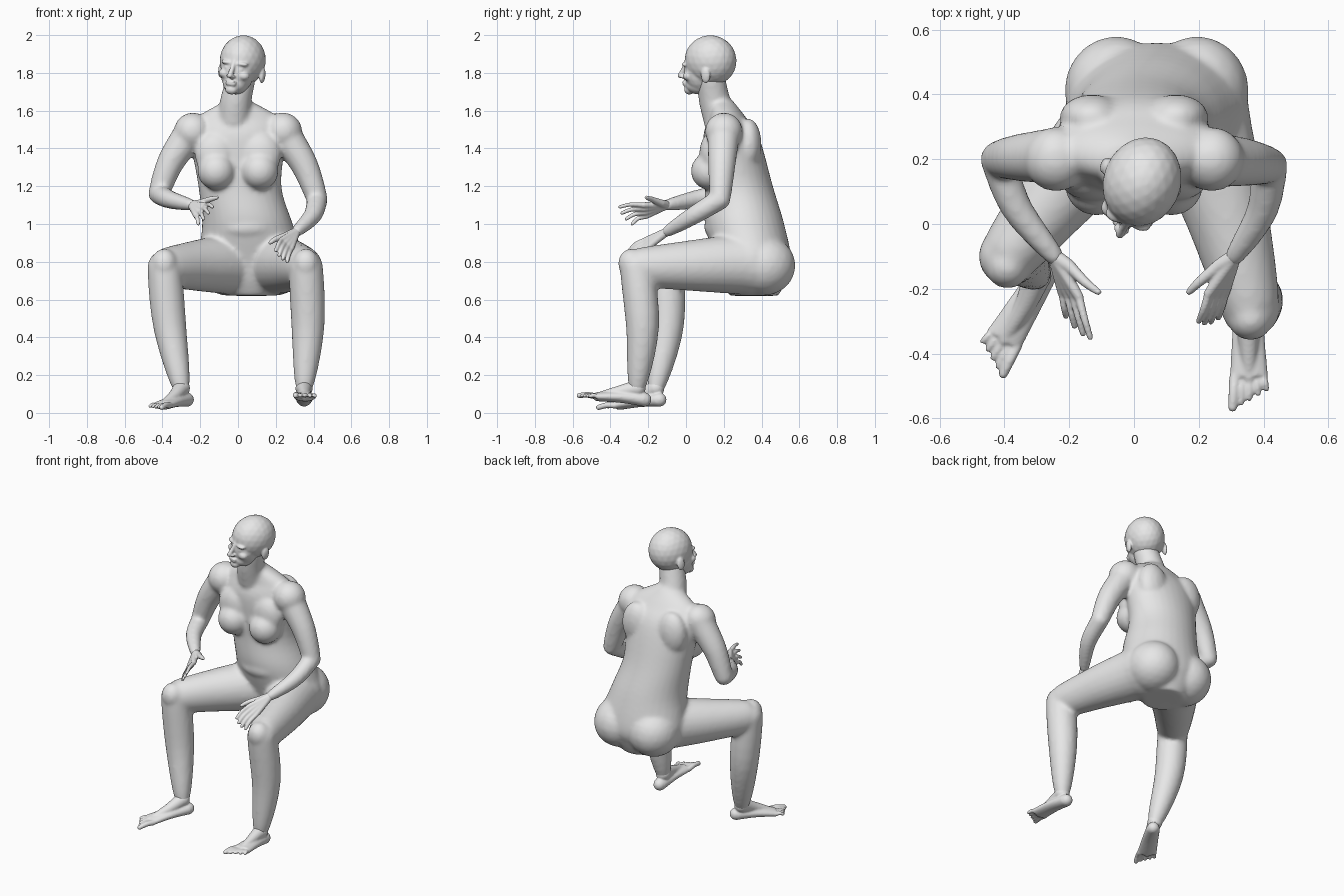
import bpy, bmesh, math
from mathutils import Vector, Matrix

cube = bpy.data.objects.get("Cube")
if cube:
    bpy.data.objects.remove(cube)

GREY = (.8, .8, .8, 1)
clay = bpy.data.materials.new("grey_clay")
clay.use_nodes = True
clay.diffuse_color = GREY
clay.node_tree.nodes["Principled BSDF"].inputs["Base Color"].default_value = GREY

RIGHT, UP = Vector((1, 0, 0)), Vector((0, 0, 1))


def spline(rows, steps=5):
    """Catmull-Rom curve through vectors of any length."""
    padded = [rows[0], *rows, rows[-1]]
    curve = []
    for before, start, end, after in zip(padded, padded[1:], padded[2:], padded[3:]):
        slope_in, slope_out = (end - before) / 2, (after - start) / 2
        for step in range(steps):
            t = step / steps
            ease = t * t * (3 - 2 * t)
            curve.append(start.lerp(end, ease) + slope_in * t * (1 - t) ** 2
                         - slope_out * t * t * (1 - t))
    return curve + [rows[-1]]


def ellipsoid(bm, centre, radii):
    place = Matrix.Translation(centre) @ Matrix.Diagonal((*radii, 1))
    bmesh.ops.create_icosphere(bm, subdivisions=3, radius=1, matrix=place)


def loft(bm, centres, widths, depths, axis=None, side=RIGHT, sides=24):
    """Closed skin over elliptical sections."""
    rings = []
    last = len(centres) - 1
    for i, (centre, width, depth) in enumerate(zip(centres, widths, depths)):
        along = axis or (centres[min(i + 1, last)] - centres[max(i - 1, 0)]).normalized()
        across = (side - along * side.dot(along)).normalized() * width
        through = along.cross(across).normalized() * depth
        angles = [k * math.tau / sides for k in range(sides)]
        rings.append([bm.verts.new(centre + across * math.cos(a) + through * math.sin(a))
                      for a in angles])
    for lower, upper in zip(rings, rings[1:]):
        for k in range(sides):
            bm.faces.new((lower[k - 1], lower[k], upper[k], upper[k - 1]))
    bm.faces.new(rings[0][::-1])
    bm.faces.new(rings[-1])


def tube(bm, points, width, depth=None, bulge=0, side=RIGHT):
    """Round-ended limb whose radii run from start to end, with a muscle bulge."""
    centres = spline([Vector(p) for p in points])
    last = len(centres) - 1

    def radii(pair):
        start, end = pair
        return [start + (end - start) * i / last + bulge * math.sin(math.pi * i / last)
                for i in range(last + 1)]

    widths, depths = radii(width), radii(depth or width)
    loft(bm, centres, widths, depths, side=side)
    for i in (0, last):
        ellipsoid(bm, centres[i], [min(widths[i], depths[i])] * 3)


def skin(name, bm, voxel, smooth):
    """Fuse overlapping volumes into one smooth surface."""
    bmesh.ops.recalc_face_normals(bm, faces=bm.faces)
    mesh = bpy.data.meshes.new(name)
    bm.to_mesh(mesh)
    bm.free()
    mesh.materials.append(clay)
    part = bpy.data.objects.new(name, mesh)
    bpy.context.collection.objects.link(part)
    fuse = part.modifiers.new("fuse", 'REMESH')
    fuse.mode = 'VOXEL'
    fuse.voxel_size = voxel
    fuse.use_smooth_shade = True
    soften = part.modifiers.new("soften", 'SMOOTH')
    soften.factor = .5
    soften.iterations = smooth


def between(start, end, offset=(0, 0, 0), t=.5):
    return Vector(start).lerp(Vector(end), t) + Vector(offset)


def arm(bm, out, shoulder, elbow, wrist):
    tube(bm, [shoulder, between(shoulder, elbow, (out * .025, 0, 0)), elbow], (.09, .055))
    tube(bm, [elbow, between(elbow, wrist, (out * .03, 0, 0)), wrist], (.055, .03), bulge=.006)


def leg(bm, out, hip, knee, ankle):
    tube(bm, [hip, between(hip, knee, (out * .01, 0, 0)), knee], (.17, .09), (.17, .1))
    tube(bm, [knee, between(knee, ankle, (out * .015, .03, 0)), ankle], (.09, .044), bulge=.02)
    ellipsoid(bm, Vector(knee) + Vector((0, -.03, .02)), (.07, .07, .08))


def foot(name, out, ankle, heel, front):
    """Sole, instep and five toes, the big toe on the inner side."""
    bm = bmesh.new()
    heel, front = Vector(heel), Vector(front)
    ahead = (front - heel).normalized()
    outward = ahead.cross(UP).normalized() * -out
    arch = between(heel, front, UP * .006)
    tube(bm, [heel, arch, front], (.04, .06), (.037, .024), side=outward)
    tube(bm, [ankle, arch + UP * .03, front], (.046, .02))
    for toe in range(5):
        radius = .012 if toe else .017
        spread = outward * (toe - 2) * .022
        root = front + spread
        tip = front + spread * 1.2 + ahead * (.095 - toe * .014)
        tube(bm, [root, between(root, tip, UP * .006), tip], (radius, radius * .85))
    skin(name, bm, .006, 4)


def hand(name, wrist, knuckles, tips, thumb):
    """Fingers fan evenly from the index to the little one."""
    bm = bmesh.new()
    for finger in range(4):
        root, tip = between(*knuckles, t=finger / 3), between(*tips, t=finger / 3)
        tip += (tip - root) * (.1 if finger in (1, 2) else 0)
        tube(bm, [wrist, root], (.022, .015))
        tube(bm, [root, between(root, tip, (0, -.006, .008)), tip], (.0135, .0095))
    tube(bm, [wrist, thumb[0]], (.024, .02))
    tube(bm, thumb, (.02, .01))
    skin(name, bm, .005, 4)


# Torso sections from seat to neck: centre, half width, half depth
body = bmesh.new()
sections = spline([Vector(row) for row in (
    (.07, .36, .62, .12, .13), (.07, .36, .7, .23, .17), (.07, .36, .8, .28, .2),
    (.05, .31, 1, .24, .21), (.01, .28, 1.2, .22, .18), (0, .24, 1.45, .25, .15),
    (0, .22, 1.56, .22, .1), (0, .19, 1.65, .07, .06))])
loft(body, [row.to_3d() for row in sections], [row[3] for row in sections],
     [row[4] for row in sections], axis=UP, sides=32)

# Neck and belly
tube(body, [(-.02, .18, 1.56), (-.01, .15, 1.66), (.02, .13, 1.78)], (.09, .075))
ellipsoid(body, (.05, .22, .98), (.17, .125, .08))

# Paired masses: buttocks, breasts, shoulders, shoulder blades
for out in (-1, 1):
    ellipsoid(body, (.07 + out * .125, .41, .78), (.16, .17, .16))
    ellipsoid(body, (out * .115, .125, 1.28), (.1, .1, .1))
    ellipsoid(body, (out * .12, .14, 1.37), (.11, .07, .12))
    ellipsoid(body, (out * .24, .2, 1.49), (.1, .1, .1))
    ellipsoid(body, (out * .13, .33, 1.42), (.1, .07, .14))

# Limbs, each hand and foot joined at wrist and ankle
left_wrist, right_wrist = (.31, -.1, .96), (-.245, -.1, 1.1)
left_ankle, right_ankle = (.35, -.26, .13), (-.3, -.16, .13)
arm(body, 1, (.23, .2, 1.5), (.42, .18, 1.13), left_wrist)
arm(body, -1, (-.24, .21, 1.5), (-.42, .2, 1.16), right_wrist)
leg(body, 1, (.19, .33, .79), (.36, -.26, .77), left_ankle)
leg(body, -1, (-.02, .34, .79), (-.39, -.1, .77), right_ankle)
skin("body", body, .012, 8)

foot("left_foot", 1, left_ankle, (.35, -.22, .07), (.355, -.47, .086))
foot("right_foot", -1, right_ankle, (-.27, -.14, .07), (-.4, -.355, .04))
hand("left_hand", left_wrist, [(.23, -.215, .915), (.28, -.215, .865)],
     [(.2, -.3, .86), (.26, -.29, .8)], [(.26, -.13, .94), (.2, -.18, .92), (.17, -.21, .9)])
hand("right_hand", right_wrist, [(-.17, -.225, 1.1), (-.22, -.215, 1.04)],
     [(-.135, -.35, 1.09), (-.21, -.285, 1)], [(-.2, -.13, 1.11), (-.15, -.18, 1.13), (-.11, -.21, 1.14)])

# Head: skull, face, jaw, chin, nose and lips
head = bmesh.new()
ellipsoid(head, (0, 0, 0), (.12, .14, .135))
ellipsoid(head, (0, -.06, -.06), (.09, .085, .115))
ellipsoid(head, (0, -.07, -.125), (.066, .075, .055))
ellipsoid(head, (0, -.125, -.155), (.034, .028, .026))
tube(head, [(0, -.135, -.01), (0, -.155, -.05), (0, -.175, -.08)], (.012, .014))
for height in (-.112, -.126):
    ellipsoid(head, (0, -.146, height), (.032, .014, .008))

# Nostrils, brows, cheeks, eyes and ears
for out in (-1, 1):
    ellipsoid(head, (out * .012, -.158, -.084), (.013, .014, .01))
    ellipsoid(head, (out * .04, -.124, -.014), (.036, .022, .012))
    ellipsoid(head, (out * .052, -.108, -.075), (.034, .03, .026))
    ellipsoid(head, (out * .038, -.12, -.042), (.018, .018, .011))
    ellipsoid(head, (out * .117, .01, -.065), (.014, .026, .042))

# The head looks up and away to its right
turn = Matrix.Rotation(-.34, 4, 'Z') @ Matrix.Rotation(.13, 4, 'Y')
head.transform(Matrix.Translation((.025, .13, 1.865)) @ turn)
skin("head", head, .006, 4)
